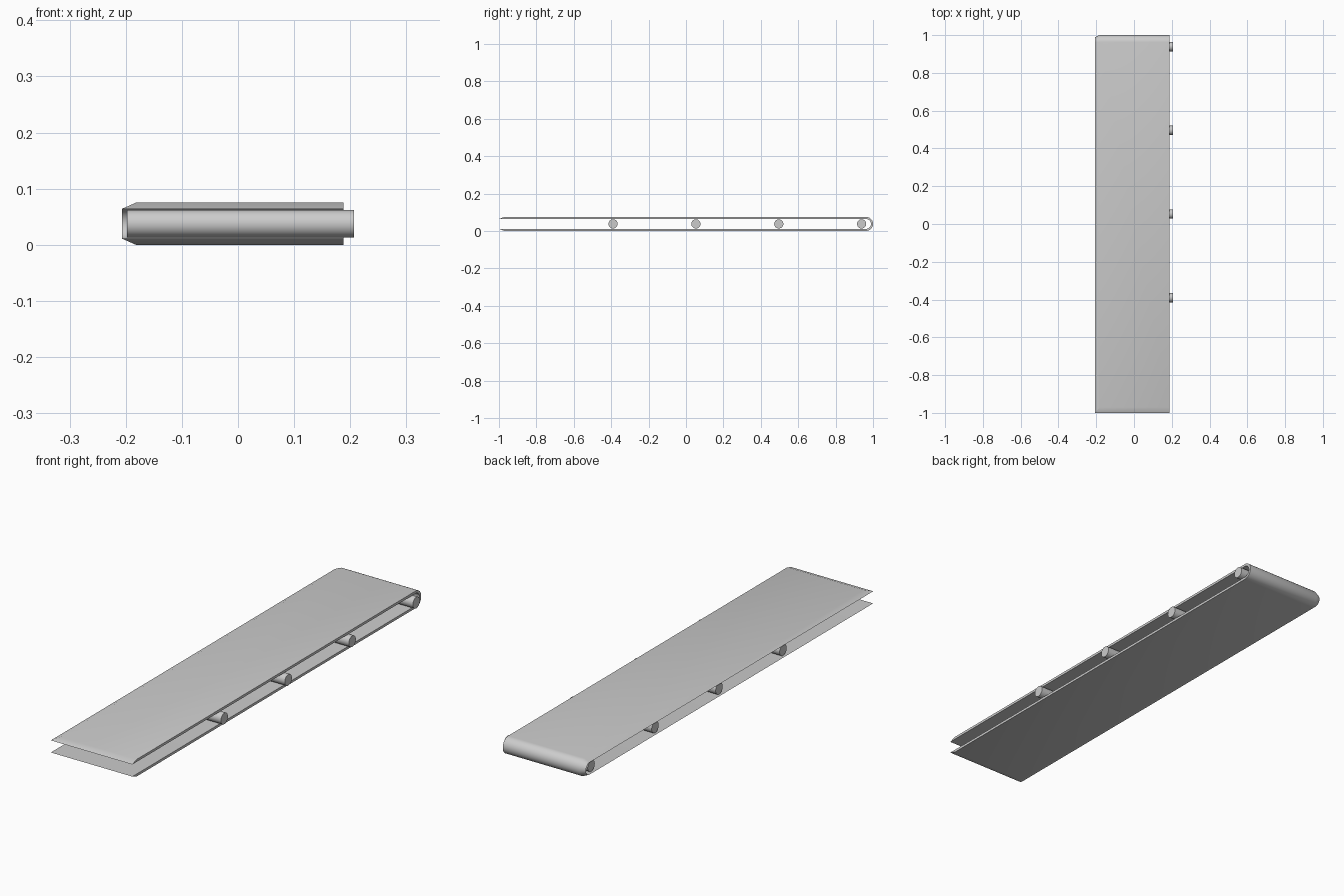
import bpy, bmesh, math

if "Cube" in bpy.data.objects:
    bpy.data.objects.remove(bpy.data.objects["Cube"])

ZC = 0.0375          # height of the belt's middle plane
R_OUT = 0.0375       # outer turn radius
R_IN = 0.0265        # inner turn radius
TURN_Y = 1.0 - R_OUT # centre of the turn
SEGS = 16


def finish(name, bm, angle=30):
    bmesh.ops.recalc_face_normals(bm, faces=bm.faces)
    me = bpy.data.meshes.new(name)
    bm.to_mesh(me)
    bm.free()
    ob = bpy.data.objects.new(name, me)
    bpy.context.collection.objects.link(ob)
    bpy.ops.object.select_all(action='DESELECT')
    ob.select_set(True)
    bpy.context.view_layer.objects.active = ob
    bpy.ops.object.shade_smooth_by_angle(angle=math.radians(angle))
    return ob


def u_path(radius, y_open):
    """Side profile: top run, half-round turn, bottom run."""
    pts = [(y_open, ZC + radius)]
    for i in range(SEGS + 1):
        a = math.pi / 2 - math.pi * i / SEGS
        pts.append((TURN_Y + radius * math.cos(a), ZC + radius * math.sin(a)))
    pts.append((y_open, ZC - radius))
    return pts


# Belt: thick band, outer face bevelled in at the left and open ends
bm = bmesh.new()
outer, inner = u_path(R_OUT, -0.97), u_path(R_IN, -1.0)
rings = []
for o, n in zip(outer, inner):
    section = [(0.188, o), (-0.182, o), (-0.207, n), (0.188, n)]
    rings.append([bm.verts.new((x, p[0], p[1])) for x, p in section])
for a, b in zip(rings, rings[1:]):
    for i in range(4):
        j = (i + 1) % 4
        bm.faces.new((a[i], a[j], b[j], b[i]))
bm.faces.new(rings[0])
bm.faces.new(rings[-1])
finish("conveyor_belt", bm)

# Rollers: evenly spaced cylinders lying across the belt
X0, X1 = -0.198, 0.207
for k in range(4):
    bm = bmesh.new()
    bmesh.ops.create_cone(bm, cap_ends=True, segments=32, radius1=0.0245,
                          radius2=0.0245, depth=X1 - X0)
    for v in bm.verts:
        x, y, z = v.co
        v.co = (z + (X0 + X1) / 2, y - 0.39 + 0.443 * k, x + ZC)
    finish(f"roller_{k + 1}", bm)
